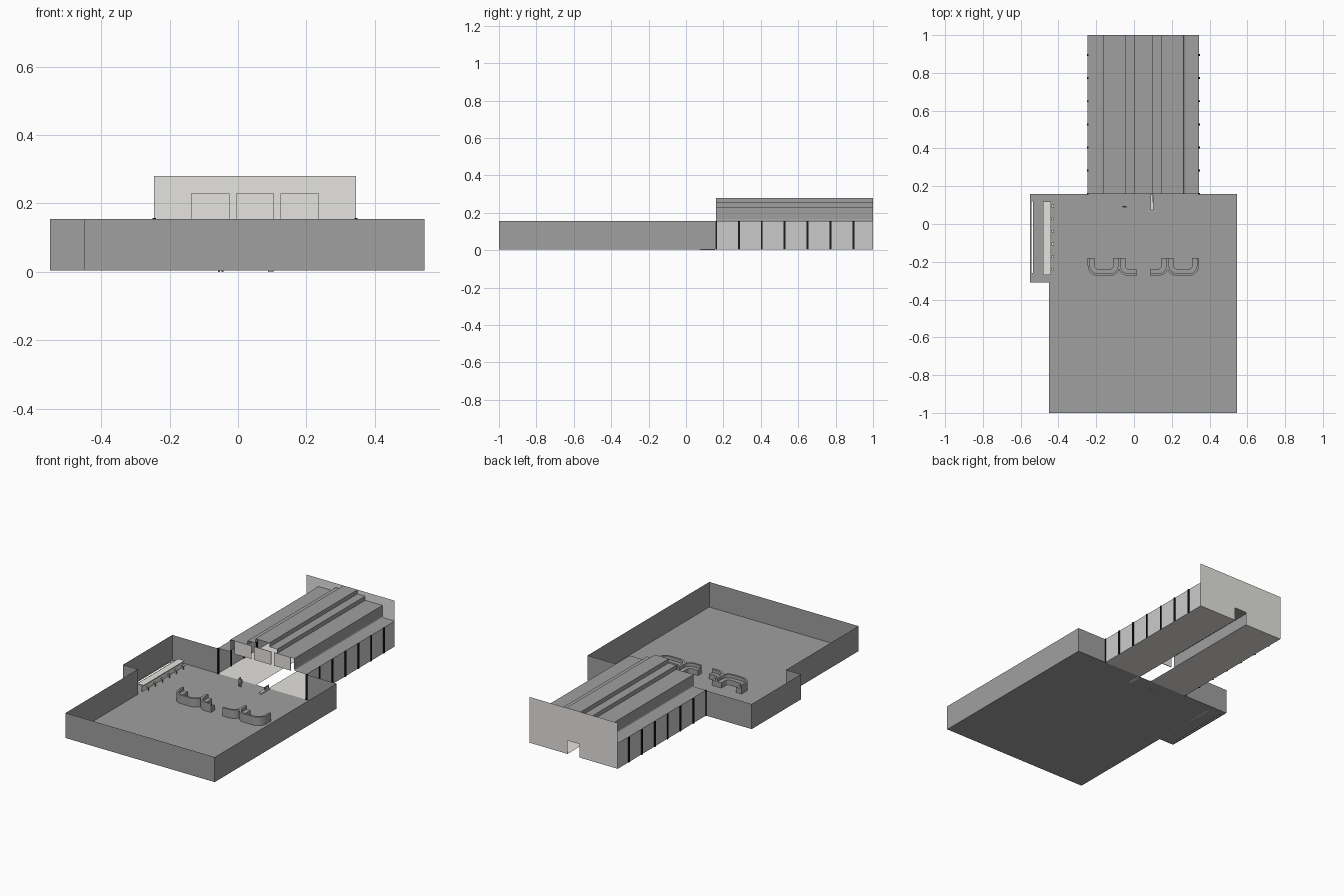
import bpy, bmesh, math

if "Cube" in bpy.data.objects:
    bpy.data.objects.remove(bpy.data.objects["Cube"])

CX = 0.05                      # centre line of the hall and desks
HL, HR = -0.245, 0.345         # hall sides
HY0, HY1 = 0.16, 1.0           # hall front and back
FZ = 0.004                     # floor level


def mat(name, c):
    m = bpy.data.materials.new(name)
    m.diffuse_color = (*c, 1)
    m.use_nodes = True
    m.node_tree.nodes["Principled BSDF"].inputs["Base Color"].default_value = m.diffuse_color
    return m


PALE = mat("pale", (0.78, 0.77, 0.74))
GLASS = mat("glass", (0.8, 0.8, 0.8))
BLACK = mat("black", (0.01, 0.01, 0.01))
GREY = mat("dark_grey", (0.35, 0.35, 0.35))


def mesh(name, verts, faces, m=GREY):
    me = bpy.data.meshes.new(name)
    me.from_pydata(verts, [], faces)
    me.materials.append(m)
    ob = bpy.data.objects.new(name, me)
    bpy.context.collection.objects.link(ob)
    return ob


def flat(name, pts, z, m=GREY):
    return mesh(name, [(x, y, z) for x, y in pts], [range(len(pts))], m)


def rect(x0, x1, y0, y1):
    return [(x0, y0), (x1, y0), (x1, y1), (x0, y1)]


def ribbon(name, path, z0, z1, thick=0, m=GREY):
    """Upright sheet along a plan path, optionally thickened to its left."""
    n = len(path)
    v = [(x, y, z) for z in (z0, z1) for x, y in path]
    ob = mesh(name, v, [(i, i + 1, n + i + 1, n + i) for i in range(n - 1)], m)
    if thick:
        s = ob.modifiers.new("thick", "SOLIDIFY")
        s.thickness, s.offset, s.use_even_offset = thick, -1, True
    return ob


def box(name, x0, x1, y0, y1, z0, z1, m=GREY):
    v = [(x, y, z) for z in (z0, z1) for x, y in rect(x0, x1, y0, y1)]
    f = [(3, 2, 1, 0), (4, 5, 6, 7)] + [(i, (i + 1) % 4, (i + 1) % 4 + 4, i + 4) for i in range(4)]
    return mesh(name, v, f, m)


def arc(cx, cy, r, a0, a1, n=6):
    return [(cx + r * math.cos(math.radians(a0 + (a1 - a0) * i / n)),
             cy + r * math.sin(math.radians(a0 + (a1 - a0) * i / n))) for i in range(n + 1)]


# Lobby floor, with the narrow slot along the side bay wall
flat("lobby_floor", [(-0.45, -1), (0.545, -1), (0.545, HY0), (-0.45, HY0)], FZ)
flat("bay_floor", rect(-0.534, -0.45, -0.31, HY0), FZ)
flat("bay_floor_edge", rect(-0.55, -0.542, -0.31, HY0), FZ)
for y0, y1 in ((-0.31, -0.26), (0.12, HY0)):
    flat("bay_floor_end", rect(-0.542, -0.534, y0, y1), FZ)

# Lobby walls, open towards the hall
ribbon("lobby_wall", [(HL, HY0), (-0.55, HY0), (-0.55, -0.31), (-0.45, -0.31), (-0.45, -1),
                      (0.545, -1), (0.545, HY0), (HR, HY0)], FZ, 0.155)

# Hall floor in two strips with a gap between
for x0, x1 in ((HL, 0.01), (0.09, HR)):
    flat("hall_floor", rect(x0, x1, HY0, HY1), FZ, PALE)

# Hall side glazing and posts
for x in (HL, HR):
    ribbon("side_glazing", [(x, HY0), (x, HY1)], FZ, 0.157, 0, GLASS)
    for i in range(7):
        y = HY0 + i * 0.1225
        box("glazing_post", x - 0.005, x + 0.005, y - 0.005, y + 0.005, FZ, 0.157, BLACK)

# Stepped roof: half profile mirrored about the centre line, run along y
fillet = [(0.223 - p, 0.167 - q) for p, q in [(0, 0.01), (0.005, 0.0087), (0.0087, 0.005), (0.01, 0)]]
half = [(0.295, 0.157)] + fillet + [(0.213, 0.23), (0.098, 0.23), (0.098, 0.255),
                                    (0.047, 0.255), (0.047, 0.28)]
prof = [(CX - d, z) for d, z in half] + [(CX + d, z) for d, z in reversed(half)]
n = len(prof)
mesh("stepped_roof", [(x, y, z) for y in (HY0, HY1) for x, z in prof],
     [(i, i + 1, n + i + 1, n + i) for i in range(n - 1)])

# Back wall with doorway
bw = [(HL, 0), (HL, 0.28), (HR, 0.28), (HR, 0), (0.09, 0), (0.09, 0.085), (0.01, 0.085), (0.01, 0)]
mesh("back_wall", [(x, HY1, max(z, FZ)) for x, z in bw], [range(8)], PALE)

# Three hanging panels over the hall entrance
for i in (-1, 0, 1):
    c = CX + i * 0.131
    box("hanging_panel", c - 0.056, c + 0.056, HY0 + 0.002, HY0 + 0.006, 0.15, 0.229, PALE)


# Reception desks: a U-shaped and a J-shaped counter on each side
def desk_path(x0, x1, d, full):
    r, y, yt = 0.055 - d, -0.275 + d, -0.18
    p = [(x0 + d, yt)] + arc(x0 + d + r, y + r, r, 180, 270)
    if full:
        return p + arc(x1 - d - r, y + r, r, 270, 360) + [(x1 - d, yt)]
    return p + [(x1, y)]


for side in (1, -1):
    for x0, x1, full in ((-0.245, -0.073, True), (-0.083, 0.012, False)):
        for name, d, t, h in (("counter_front", 0, 0.012, 0.055), ("counter_desk", 0.012, 0.025, 0.035)):
            p = desk_path(x0, x1, d, full)
            if side < 0:
                p = [(2 * CX - x, y) for x, y in reversed(p)]
            ribbon(name, p, FZ, h, t)

# Side bay counter with stools in front
box("bay_counter_top", -0.482, -0.44, -0.27, 0.12, 0.04, 0.045, PALE)
box("bay_counter_front", -0.456, -0.45, -0.27, 0.12, FZ, 0.04, PALE)
for i in range(6):
    y = 0.095 - i * 0.067
    box("stool_seat", -0.437, -0.423, y - 0.007, y + 0.007, 0.024, 0.028, PALE)
    box("stool_post", -0.432, -0.428, y - 0.002, y + 0.002, FZ, 0.024)

# Entrance barrier
box("barrier_base", 0.088, 0.104, 0.075, 0.155, 0, 0.012, PALE)
box("barrier_post", 0.094, 0.098, 0.115, 0.155, 0.012, 0.03)

# Standing visitor figure
px, py = -0.05, 0.092
for s in (-1, 1):
    box("figure_leg", px + s * 0.005 - 0.003, px + s * 0.005 + 0.003, py - 0.003, py + 0.003, 0, 0.028)
    box("figure_arm", px + s * 0.011 - 0.002, px + s * 0.011 + 0.002, py - 0.002, py + 0.002, 0.025, 0.048)
box("figure_torso", px - 0.009, px + 0.009, py - 0.004, py + 0.004, 0.028, 0.05)
bpy.ops.mesh.primitive_uv_sphere_add(segments=10, ring_count=6, radius=0.005, location=(px, py, 0.056))
bpy.context.object.name = "figure_head"
bpy.context.object.data.materials.append(GREY)
